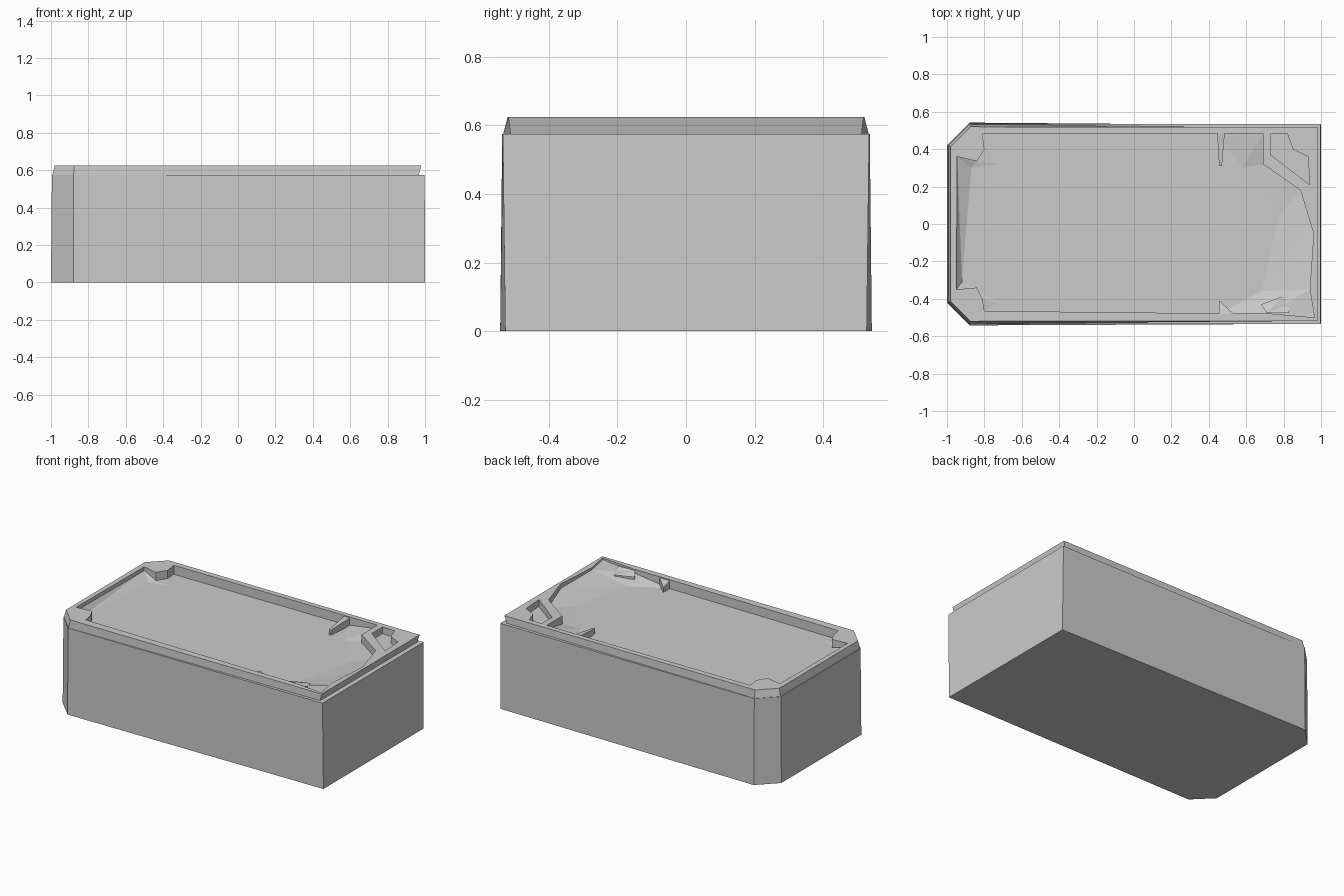
import bpy
import bmesh

cube = bpy.data.objects.get("Cube")
if cube:
    bpy.data.objects.remove(cube, do_unlink=True)

GREY = (0.6, 0.6, 0.6, 1)
grey = bpy.data.materials.new("light grey")
grey.use_nodes = True
grey.diffuse_color = GREY
grey.node_tree.nodes["Principled BSDF"].inputs["Base Color"].default_value = GREY

RIM, LEDGE, FLOOR = 0.625, 0.575, 0.565


def finish(name, bm):
    bmesh.ops.recalc_face_normals(bm, faces=bm.faces)
    mesh = bpy.data.meshes.new(name)
    bm.to_mesh(mesh)
    bm.free()
    mesh.materials.append(grey)
    obj = bpy.data.objects.new(name, mesh)
    bpy.context.collection.objects.link(obj)
    return obj


def ring(bm, points):
    """Closed loop of vertices."""
    verts = [bm.verts.new(p) for p in points]
    for a, b in zip(verts, verts[1:] + verts[:1]):
        bm.edges.new((a, b))
    return verts


def bridge(bm, low, high):
    n = len(low)
    for i in range(n):
        j = (i + 1) % n
        bm.faces.new((low[i], low[j], high[j], high[i]))


def fill(bm, *loops):
    """Flat fill between an outer loop and the holes inside it."""
    edges = [bm.edges.get((a, b)) for lp in loops for a, b in zip(lp, lp[1:] + lp[:1])]
    bmesh.ops.triangle_fill(bm, use_beauty=True, edges=edges, normal=(0, 0, 1))


def outline(right, side_right, left, side_left, cut, z):
    """Rectangle with the two corners at the left end cut off."""
    half = [(right, side_right), (left + cut, side_left), (left, side_left - cut)]
    return [(x, y, z) for x, y in half] + [(x, -y, z) for x, y in reversed(half)]


# Tub body: outer wall, ledge and raised lip
bm = bmesh.new()
base = ring(bm, outline(1, 0.527, -1, 0.542, 0.12, 0))
body_top = ring(bm, outline(0.998, 0.534, -0.995, 0.536, 0.115, LEDGE))
ledge = ring(bm, outline(0.966, 0.512, -0.992, 0.533, 0.113, LEDGE))
lip = ring(bm, outline(0.98, 0.518, -0.98, 0.52, 0.105, RIM))
bm.faces.new(base)
bridge(bm, base, body_top)
bridge(bm, body_top, ledge)
bridge(bm, ledge, lip)

# Basin opening: x, y and the height where its wall meets the floor
opening = [
    (-0.945, 0.36, 0.60), (-0.84, 0.335, 0.57), (-0.80, 0.40, 0.57),
    (-0.81, 0.48, FLOOR), (0.45, 0.485, FLOOR), (0.69, 0.485, 0.60),
    (0.69, 0.32, 0.57), (0.89, 0.18, 0.575), (0.96, -0.05, 0.595),
    (0.94, -0.35, 0.61), (0.965, -0.50, 0.615), (0.72, -0.478, 0.60),
    (0.46, -0.478, FLOOR), (-0.80, -0.465, FLOOR), (-0.81, -0.40, 0.57),
    (-0.84, -0.34, 0.57), (-0.95, -0.35, 0.60)]
basin_rim = ring(bm, [(x, y, RIM) for x, y, z in opening])
basin_foot = ring(bm, opening)
bridge(bm, basin_foot, basin_rim)

# Flat middle of the floor, with ramps up to the walls around it
middle = ring(bm, [(x, y, FLOOR) for x, y in [
    (-0.87, 0.30), (-0.72, 0.32), (0.28, 0.30), (0.58, 0.30), (0.78, 0.05),
    (0.68, -0.36), (0.40, -0.43), (-0.72, -0.42), (-0.92, -0.31)]])
fill(bm, basin_foot, middle)
fill(bm, middle)

# Pocket sunk into the corner shelf
pocket = [(0.73, 0.48), (0.73, 0.37), (0.94, 0.21), (0.93, 0.36), (0.85, 0.40), (0.82, 0.48)]
pocket_rim = ring(bm, [(x, y, RIM) for x, y in pocket])
pocket_foot = ring(bm, [(x, y, 0.58) for x, y in pocket])
bridge(bm, pocket_foot, pocket_rim)
fill(bm, pocket_foot)
fill(bm, lip, basin_rim, pocket_rim)
finish("tub_body", bm)

# Small wedges standing on the floor along the long walls
wedges = {
    "back_wedge": [(0.445, 0.485), (0.485, 0.485), (0.47, 0.31), (0.455, 0.31)],
    "front_wedge": [(0.455, -0.41), (0.455, -0.48), (0.53, -0.478)],
    "front_shelf": [(0.68, -0.43), (0.71, -0.475), (0.83, -0.475), (0.83, -0.43), (0.80, -0.385)],
}
for name, points in wedges.items():
    bm = bmesh.new()
    # the inner tips sit lower than the wall end
    top = [(x, y, 0.618 if abs(y) > 0.45 else 0.60) for x, y in points]
    low = ring(bm, [(x, y, 0.55) for x, y in points])
    high = ring(bm, top)
    bridge(bm, low, high)
    fill(bm, low)
    fill(bm, high)
    finish(name, bm)
